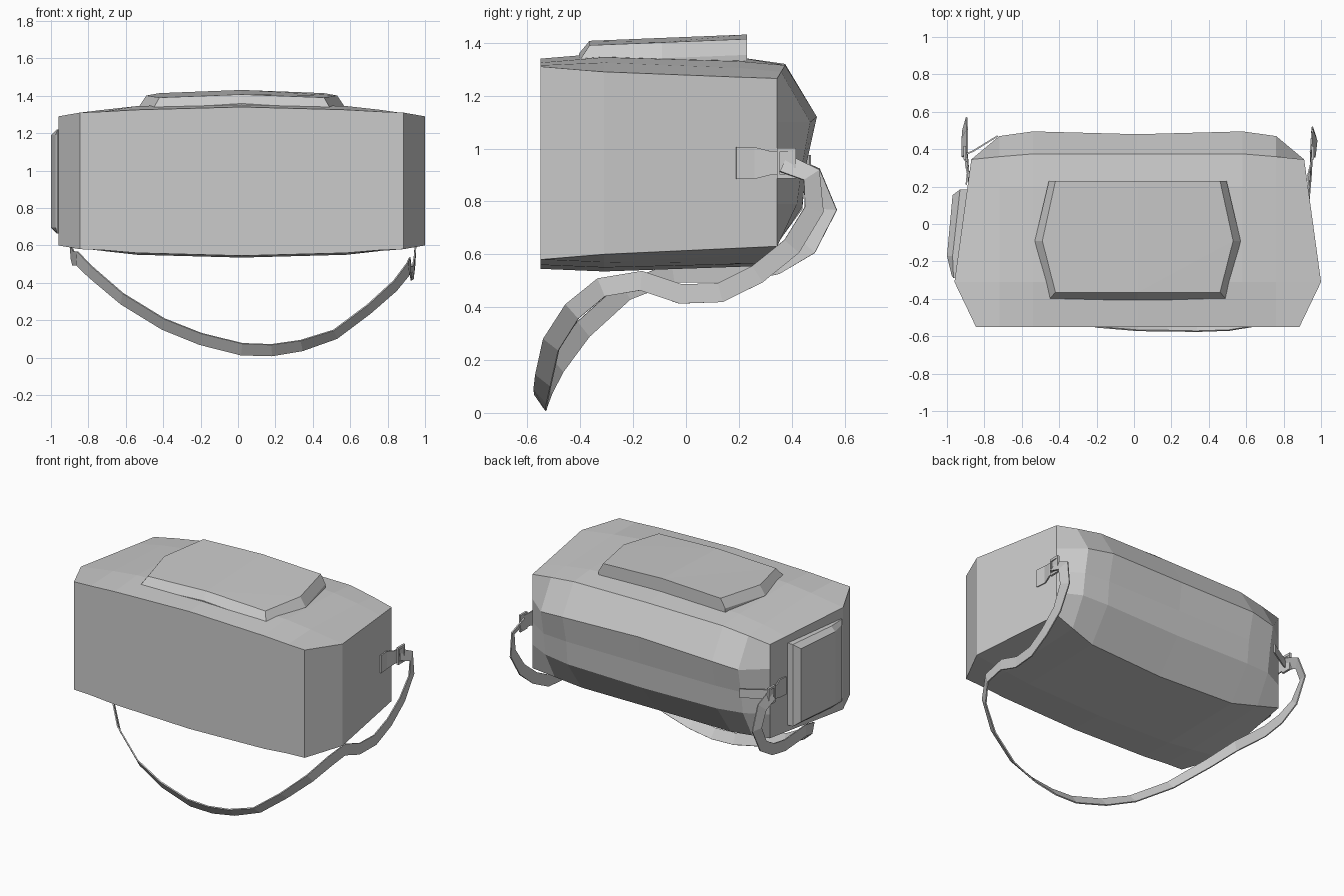
import bpy
import bmesh
from mathutils import Vector

default_cube = bpy.data.objects.get("Cube")
if default_cube:
    bpy.data.objects.remove(default_cube, do_unlink=True)

# One plain fabric colour for the whole bag
grey = bpy.data.materials.new("plain grey")
grey.use_nodes = True
colour = (0.6, 0.6, 0.6, 1)
grey.diffuse_color = colour
grey.node_tree.nodes["Principled BSDF"].inputs["Base Color"].default_value = colour

CENTRE_X = 0.02


def make_object(name, bm, thickness=0):
    """Turn a bmesh into a flat-shaded object, optionally thickened."""
    bmesh.ops.recalc_face_normals(bm, faces=bm.faces)
    mesh = bpy.data.meshes.new(name)
    bm.to_mesh(mesh)
    bm.free()
    mesh.materials.append(grey)
    obj = bpy.data.objects.new(name, mesh)
    bpy.context.collection.objects.link(obj)
    if thickness:
        solid = obj.modifiers.new("thickness", "SOLIDIFY")
        solid.thickness = thickness
        solid.offset = 0
    return obj


def loft(name, rings, caps=(), closed=True, thickness=0):
    """Skin matching rings; each cap is a list of ring indices used on both ends."""
    bm = bmesh.new()
    rows = [[bm.verts.new(p) for p in ring] for ring in rings]
    count = len(rows[0])
    for row, following in zip(rows, rows[1:]):
        for i in range(count if closed else count - 1):
            j = (i + 1) % count
            bm.faces.new((row[i], row[j], following[j], following[i]))
    for cap in caps:
        for row in (rows[0], rows[-1]):
            bm.faces.new([row[i] for i in cap])
    return make_object(name, bm, thickness)


# Bag body: (y, z) sections from front top, over the back, to front bottom
middle = [(-.55, 1.34), (-.31, 1.36), (.2, 1.345), (.375, 1.32), (.48, 1.13),
          (.455, .94), (.44, .77), (.27, .555), (-.31, .535), (-.55, .545)]
quarter = [(-.55, 1.325), (-.31, 1.345), (.2, 1.33), (.375, 1.315), (.495, 1.12),
           (.455, .94), (.44, .78), (.29, .565), (-.31, .55), (-.55, .56)]
shoulder = [(-.55, 1.315), (-.31, 1.325), (.2, 1.305), (.36, 1.29), (.47, 1.1),
            (.44, .94), (.42, .79), (.32, .6), (-.31, .57), (-.55, .575)]
side = [(-.55, 1.31), (-.31, 1.29), (.2, 1.27), (.345, 1.265), (.345, 1.1),
        (.345, .94), (.345, .79), (.345, .63), (-.31, .6), (-.55, .58)]
side_x = [.865, .98, .91, .89, .89, .89, .89, .89, .98, .865]


def body_section(sign, x_values, section):
    return [(CENTRE_X + sign * x, y, z) for x, (y, z) in zip(x_values, section)]


half = [(side_x, side), ([.74] * 10, shoulder), ([.56] * 10, quarter)]
rings = [body_section(-1, xs, s) for xs, s in half]
rings.append(body_section(1, [0] * 10, middle))
rings += [body_section(1, xs, s) for xs, s in reversed(half)]
loft("bag_body", rings, caps=[(0, 1, 8, 9), range(1, 9)])


# Raised lid panel: eight-sided plan, ridged along the middle
def lid_ring(corner, tip, front, z_side, z_middle):
    plan = [(-corner, .23), (0, .23), (corner, .23), (tip, -.09),
            (corner, front), (0, front), (-corner, front), (-tip, -.09)]
    return [(CENTRE_X + x, y, (z_side if x else z_middle) + .04 * y) for x, y in plan]


loft("lid_panel",
     [lid_ring(.475, .55, -.405, 1.28, 1.3), lid_ring(.475, .55, -.405, 1.345, 1.375),
      lid_ring(.44, .51, -.365, 1.405, 1.422)],
     caps=[(0, 1, 6, 7), (1, 5, 6), (1, 2, 3, 5), (3, 4, 5)])


# Pocket on the right end
def pocket_ring(inset, x_front, x_middle, x_back):
    low, high = .665 + inset, 1.22 - inset
    ys = [(-.29 + inset / 2, x_front), (-.17, x_middle), (.185 - inset, x_back)]
    return ([(x, y, low) for y, x in ys] + [(x, y, high) for y, x in reversed(ys)])


loft("side_pocket",
     [pocket_ring(0, -.93, -.92, -.86), pocket_ring(0, -.965, -.97, -.93),
      pocket_ring(.03, -.975, -1, -.97)],
     caps=[(0, 1, 4, 5), (1, 2, 3, 4)])

# Shoulder strap: a ribbon whose flat side faces the bag's centre
path = [Vector(p) for p in [
    (.955, .37, .945), (.965, .475, .9), (.96, .485, .77), (.95, .4, .63),
    (.945, .27, .525), (.935, .13, .455), (.925, -.02, .45), (.92, -.17, .5),
    (.91, -.32, .475), (.84, -.43, .385), (.7, -.51, .26), (.52, -.54, .125),
    (.34, -.55, .065), (.18, -.55, .04), (.02, -.55, .045), (-.2, -.53, .1),
    (-.4, -.49, .18), (-.62, -.39, .315), (-.79, -.23, .46), (-.86, -.05, .53),
    (-.88, .2, .53), (-.89, .34, .56), (-.9, .46, .63), (-.905, .535, .77),
    (-.905, .48, .9), (-.905, .37, .945)]]
ribbon = []
for i, p in enumerate(path):
    tangent = path[min(i + 1, len(path) - 1)] - path[max(i - 1, 0)]
    inward = Vector((-2 * p.x, -p.y, .4 - p.z))
    across = tangent.cross(inward).normalized() * .037
    ribbon.append((p - across, p + across))
loft("shoulder_strap", ribbon, closed=False, thickness=.008)


def upright_band(name, points):
    """Thin band through (x, y, half height) points at buckle height."""
    loft(name, [((x, y, .945 - h), (x, y, .945 + h)) for x, y, h in points],
         closed=False, thickness=.008)


# Buckle frame: a flat square ring in the y-z plane
def buckle(name, x):
    def square(dx, r):
        return [(x + dx, .38 + a * r, .945 + b * r * 1.6)
                for a, b in ((-1, -1), (1, -1), (1, 1), (-1, 1))]
    t = .007
    outer, inner = .036, .026
    loft(name, [square(-t, outer), square(t, outer), square(t, inner),
                square(-t, inner), square(-t, outer)])


# Anchor tabs and buckles at both ends
upright_band("left_tab", [(.937, .19, .06), (.93, .26, .06), (.945, .32, .045),
                          (.955, .41, .045)])
upright_band("right_tab", [(-.897, .21, .06), (-.89, .27, .06), (-.9, .32, .045),
                           (-.905, .41, .045)])
upright_band("right_back_tab", [(-.905, .37, .03), (-.86, .39, .03), (-.73, .47, .03)])
buckle("left_buckle", .955)
buckle("right_buckle", -.905)
